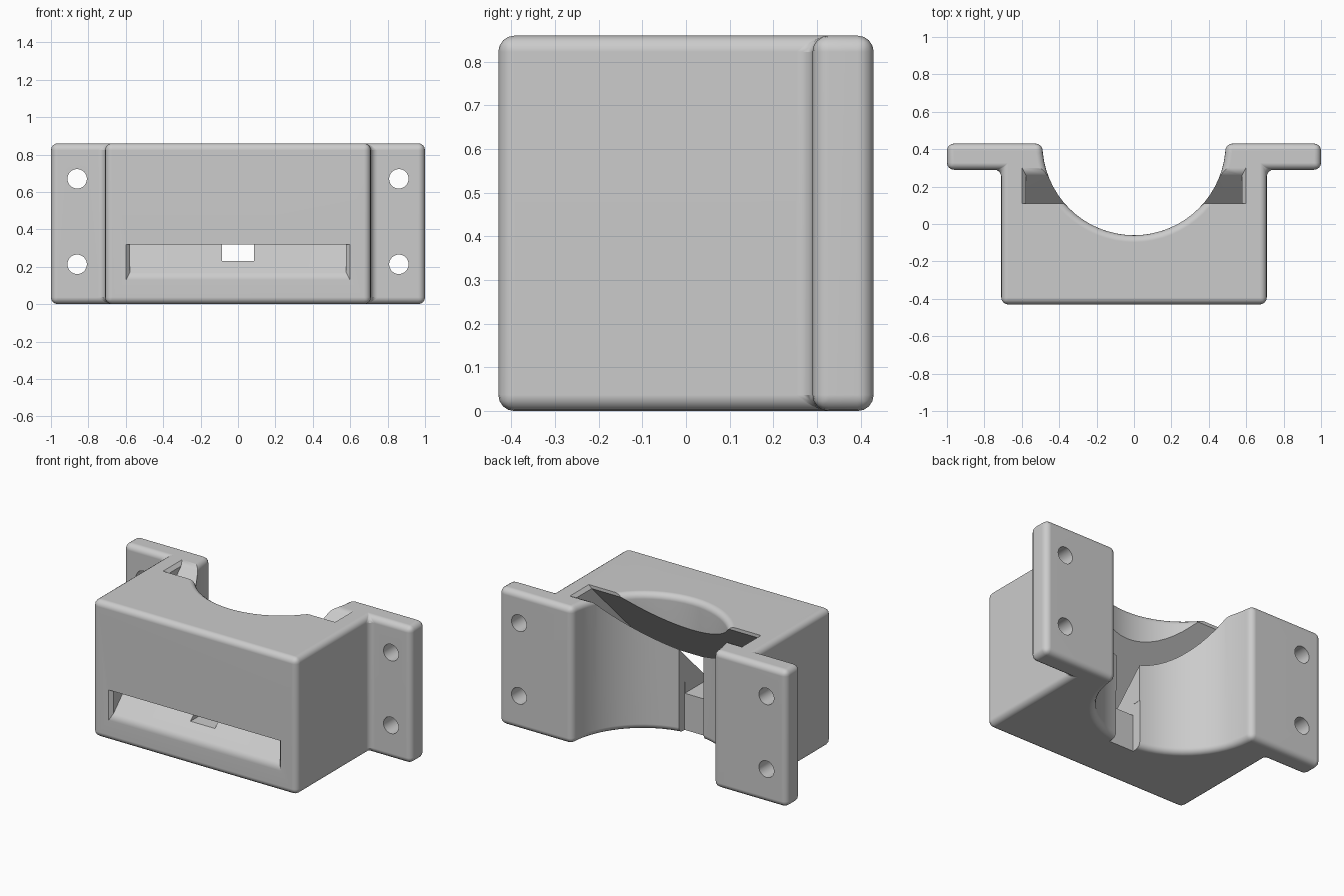
import bpy, bmesh, math

if "Cube" in bpy.data.objects:
    bpy.data.objects.remove(bpy.data.objects["Cube"], do_unlink=True)

HEIGHT = 0.86
BACK = 0.43
BORE = 0.49


def make_object(name, bm):
    bmesh.ops.recalc_face_normals(bm, faces=bm.faces)
    mesh = bpy.data.meshes.new(name)
    bm.to_mesh(mesh)
    bm.free()
    obj = bpy.data.objects.new(name, mesh)
    bpy.context.collection.objects.link(obj)
    return obj


def loft(name, rings):
    """Closed solid through a list of matching rings."""
    bm = bmesh.new()
    rows = [[bm.verts.new(p) for p in ring] for ring in rings]
    n = len(rows[0])
    for a, b in zip(rows, rows[1:]):
        for i in range(n):
            j = (i + 1) % n
            bm.faces.new((a[i], a[j], b[j], b[i]))
    bm.faces.new(rows[0])
    bm.faces.new(rows[-1])
    return make_object(name, bm)


# Body plan: block, two mounting flanges and a half-round bore
right_half = [(0.71, -BACK), (0.71, 0.29), (1, 0.29), (1, BACK)]
arc = [(BORE * math.cos(math.pi * i / 32), BACK - BORE * math.sin(math.pi * i / 32))
       for i in range(33)]
outline = right_half + arc + [(-x, y) for x, y in reversed(right_half)]
body = loft("strap_mount_body", [[(x, y, z) for x, y in outline] for z in (0, HEIGHT)])

bevel = body.modifiers.new("rounded_edges", "BEVEL")
bevel.width = 0.037
bevel.segments = 4
bevel.limit_method = "ANGLE"
bevel.angle_limit = math.radians(30)
bevel.use_clamp_overlap = False

cutters = []


# Diagonal strap slot, flared at both mouths
def front_ring(y, e):
    w, lo, hi = 0.578 + e, y + 0.58 - e, y + 0.73 + e
    return [(-w, y, lo), (w, y, lo), (w, y, hi), (-w, y, hi)]


def top_ring(z, e):
    w, lo, hi = 0.578 + e, z - 0.58 + e, z - 0.73 - e
    return [(-w, lo, z), (w, lo, z), (w, hi, z), (-w, hi, z)]


cutters.append(loft("slot_cutter", [
    front_ring(-0.45, 0.04), front_ring(-0.41, 0),
    top_ring(0.84, 0), top_ring(0.88, 0.04)]))


# Central notch linking the slot to the bore, and the shallow recess under it
def side_prism(name, half_width, profile):
    return loft(name, [[(x, y, z) for y, z in profile] for x in (-half_width, half_width)])


cutters.append(side_prism("notch_cutter", 0.085,
                          [(-0.37, 0.23), (0.05, 0.23), (0.05, 0.7), (-0.3, 0.35)]))
cutters.append(side_prism("recess_cutter", 0.086,
                          [(-0.11, -0.1), (0.05, -0.1), (0.05, 0.3), (-0.11, 0.3)]))

# Screw holes through the flanges
for side in (-1, 1):
    for z in (0.213, 0.67):
        circle = [(side * 0.86 + 0.052 * math.cos(math.tau * i / 32),
                   z + 0.052 * math.sin(math.tau * i / 32)) for i in range(32)]
        cutters.append(loft("hole_cutter",
                            [[(x, y, h) for x, h in circle] for y in (0.2, 0.5)]))

for cutter in cutters:
    cutter.hide_render = True
    cut = body.modifiers.new("cut", "BOOLEAN")
    cut.operation = "DIFFERENCE"
    cut.solver = "EXACT"
    cut.object = cutter

# Bake the cuts and drop the cutters
bpy.context.view_layer.update()
depsgraph = bpy.context.evaluated_depsgraph_get()
result = bpy.data.meshes.new_from_object(body.evaluated_get(depsgraph))
body.modifiers.clear()
body.data = result
for cutter in cutters:
    bpy.data.objects.remove(cutter, do_unlink=True)

# Material
grey = bpy.data.materials.new("plain_grey")
grey.use_nodes = True
colour = (0.6, 0.6, 0.6, 1)
grey.diffuse_color = colour
grey.node_tree.nodes["Principled BSDF"].inputs["Base Color"].default_value = colour
body.data.materials.clear()
body.data.materials.append(grey)

# Smooth fillets with crisp flats
bpy.ops.object.select_all(action="DESELECT")
body.select_set(True)
bpy.context.view_layer.objects.active = body
bpy.ops.object.shade_smooth_by_angle(angle=math.radians(30))
weighted = body.modifiers.new("flat_shading", "WEIGHTED_NORMAL")
weighted.keep_sharp = True
